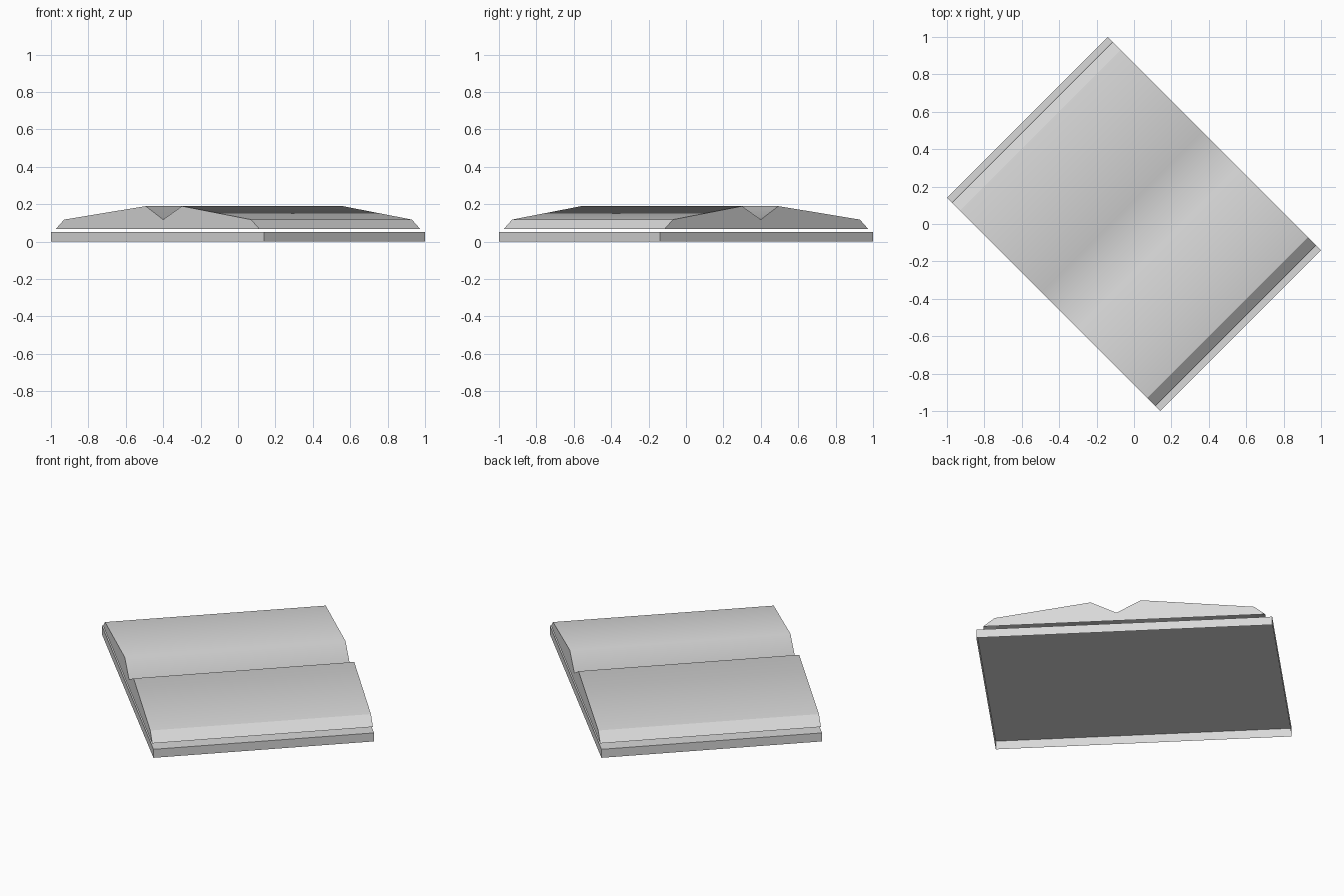
import bpy, bmesh, math

cube = bpy.data.objects.get("Cube")
if cube:
    bpy.data.objects.remove(cube, do_unlink=True)

grey = bpy.data.materials.new("light_grey")
grey.use_nodes = True
colour = (0.69, 0.69, 0.69, 1)
grey.diffuse_color = colour
grey.node_tree.nodes["Principled BSDF"].inputs["Base Color"].default_value = colour

HALF_DEPTH = 0.608


def extrude_profile(name, profile, smooth_top=False):
    """Extrude an (x, z) outline along y as a shell open below, turned 45 degrees."""
    bm = bmesh.new()
    outline = [bm.verts.new((x, -HALF_DEPTH, z)) for x, z in profile]
    cap = bm.faces.new(outline)
    moved = bmesh.ops.extrude_face_region(bm, geom=[cap], use_keep_orig=True)["geom"]
    bmesh.ops.translate(bm, vec=(0, 2 * HALF_DEPTH, 0),
                        verts=[g for g in moved if isinstance(g, bmesh.types.BMVert)])
    bmesh.ops.recalc_face_normals(bm, faces=bm.faces)
    # The underside is left open
    underside = [f for f in bm.faces if f.normal.z < -0.9]
    bmesh.ops.delete(bm, geom=underside, context='FACES')
    if smooth_top:
        # The page surfaces blend together, the rim stays crisp
        for f in bm.faces:
            f.smooth = f.normal.z > 0.85
        for e in bm.edges:
            e.smooth = all(f.smooth for f in e.link_faces)
    mesh = bpy.data.meshes.new(name)
    bm.to_mesh(mesh)
    bm.free()
    mesh.materials.append(grey)
    obj = bpy.data.objects.new(name, mesh)
    obj.rotation_euler.z = math.radians(-45)
    bpy.context.collection.objects.link(obj)


# Flat cover tray, open below
extrude_profile("cover", [(-0.806, 0), (0.806, 0), (0.806, 0.051), (-0.806, 0.051)])

# Open pages with a central valley and sloping rims, floating just above the cover
extrude_profile("pages", [(-0.768, 0.069), (0.768, 0.069), (0.707, 0.118), (0.184, 0.19),
                          (0.042, 0.118), (-0.09, 0.19), (-0.707, 0.118)], smooth_top=True)
